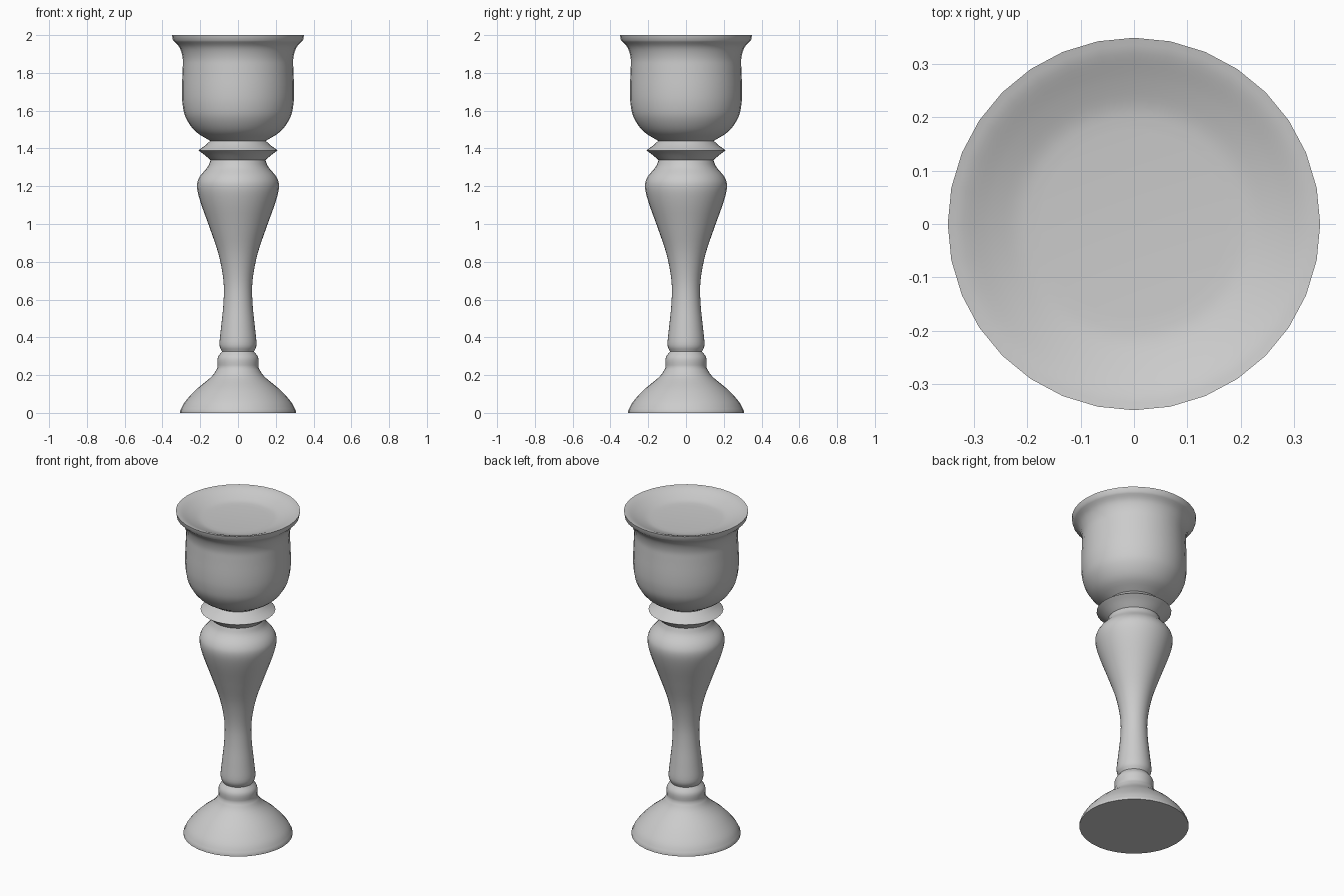
import bpy, bmesh, math
from mathutils import Vector

if "Cube" in bpy.data.objects:
    bpy.data.objects.remove(bpy.data.objects["Cube"])

SIDES = 32

def spline(pts, n=4):
    """Smooth curve through the points (Catmull-Rom)."""
    p = [Vector(q) for q in pts]
    p = [2 * p[0] - p[1]] + p + [2 * p[-1] - p[-2]]
    out = []
    for i in range(1, len(p) - 2):
        a, b, c, d = p[i - 1:i + 3]
        for k in range(n):
            t = k / n
            out.append(0.5 * (2 * b + (c - a) * t + (2 * a - 5 * b + 4 * c - d) * t * t
                              + (3 * b - a - 3 * c + d) * t ** 3))
    return out + [p[-2]]

# Outline sections (radius, height), from the bottom to the inside of the dish
foot = [(0.307, 0.01), (0.28, 0.06), (0.22, 0.125), (0.14, 0.192), (0.108, 0.24)]
foot_bead = [(0.108, 0.24), (0.108, 0.29), (0.085, 0.325)]
stem = [(0.085, 0.325), (0.098, 0.362), (0.09, 0.45), (0.077, 0.58), (0.077, 0.7), (0.103, 0.84),
        (0.15, 0.98), (0.2, 1.12), (0.217, 1.2), (0.203, 1.25), (0.162, 1.3), (0.145, 1.338)]
collar_low = [(0.145, 1.338), (0.18, 1.368), (0.21, 1.39)]
collar_high = [(0.21, 1.39), (0.175, 1.415), (0.147, 1.44)]
cup = [(0.147, 1.44), (0.225, 1.49), (0.275, 1.56), (0.293, 1.63), (0.297, 1.71), (0.293, 1.82),
       (0.293, 1.88), (0.31, 1.935), (0.345, 1.973)]
dish = [(0.349, 2.0), (0.32, 1.993), (0.27, 1.972), (0.22, 1.955), (0.175, 1.95)]

profile = [Vector((0.307, 0))]
for part in (foot, foot_bead, stem, collar_low, collar_high, cup, dish):
    for v in spline(part):
        if (v - profile[-1]).length > 1e-5:
            profile.append(v)

# Turned body: one ring per profile point, capped at both ends
bm = bmesh.new()
rings = [[bm.verts.new((r * math.cos(2 * math.pi * i / SIDES), r * math.sin(2 * math.pi * i / SIDES), z))
          for i in range(SIDES)] for r, z in profile]
for a, b in zip(rings, rings[1:]):
    for i in range(SIDES):
        j = (i + 1) % SIDES
        bm.faces.new((a[i], a[j], b[j], b[i]))
bm.faces.new(rings[0][::-1])
bm.faces.new(rings[-1])
mesh = bpy.data.meshes.new("candle_holder")
bm.to_mesh(mesh)
bm.free()
holder = bpy.data.objects.new("candle_holder", mesh)
bpy.context.collection.objects.link(holder)

# Smooth shading with crisp rim and foot edges
bpy.context.view_layer.objects.active = holder
holder.select_set(True)
bpy.ops.object.shade_smooth_by_angle(angle=math.radians(40))
